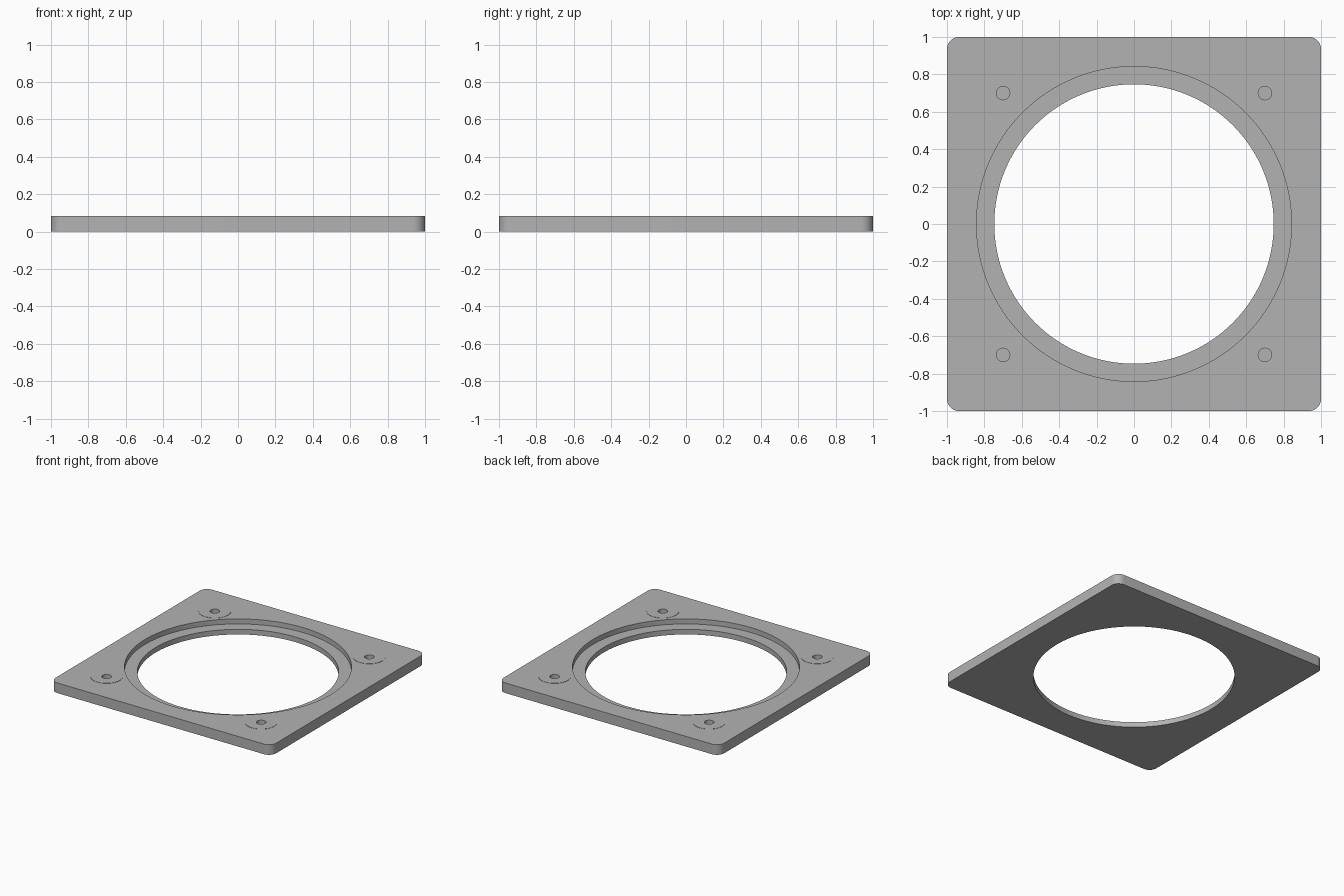
import bpy, bmesh, math

if "Cube" in bpy.data.objects:
    bpy.data.objects.remove(bpy.data.objects["Cube"])

THICK = 0.083
LEDGE_Z = 0.042

grey = bpy.data.materials.new("plain grey")
grey.use_nodes = True
colour = (0.45, 0.45, 0.45, 1)
grey.diffuse_color = colour
grey.node_tree.nodes["Principled BSDF"].inputs["Base Color"].default_value = colour


def make_object(name, bm):
    mesh = bpy.data.meshes.new(name)
    bm.to_mesh(mesh)
    bm.free()
    mesh.materials.append(grey)
    obj = bpy.data.objects.new(name, mesh)
    bpy.context.collection.objects.link(obj)
    return obj


def cylinder(name, radius, z0, z1, x=0, y=0, sides=48):
    bm = bmesh.new()
    bmesh.ops.create_cone(bm, cap_ends=True, segments=sides,
                          radius1=radius, radius2=radius, depth=z1 - z0)
    bmesh.ops.translate(bm, verts=bm.verts, vec=(x, y, (z0 + z1) / 2))
    return make_object(name, bm)


def combine(target, tool, operation):
    mod = target.modifiers.new(operation.lower(), "BOOLEAN")
    mod.operation = operation
    mod.solver = "EXACT"
    mod.object = tool
    bpy.context.view_layer.objects.active = target
    bpy.ops.object.modifier_apply(modifier=mod.name)
    bpy.data.objects.remove(tool)


# Square plate with rounded corners
bm = bmesh.new()
bmesh.ops.create_cube(bm, size=1)
bmesh.ops.scale(bm, verts=bm.verts, vec=(2, 2, THICK))
bmesh.ops.translate(bm, verts=bm.verts, vec=(0, 0, THICK / 2))
uprights = [e for e in bm.edges
            if abs(e.verts[0].co.z - e.verts[1].co.z) > THICK / 2]
bmesh.ops.bevel(bm, geom=uprights, offset=0.065, segments=10,
                profile=0.5, affect="EDGES")
plate = make_object("mounting_plate", bm)

# Round opening with a stepped ledge
combine(plate, cylinder("opening", 0.747, -0.1, 0.2, sides=128), "DIFFERENCE")
combine(plate, cylinder("ledge", 0.842, LEDGE_Z, 0.2, sides=128), "DIFFERENCE")

# Low pads with blind screw holes near the corners
for x in (-0.7, 0.7):
    for y in (-0.7, 0.7):
        combine(plate, cylinder("pad", 0.12, 0.06, THICK + 0.002, x, y), "UNION")
        combine(plate, cylinder("hole", 0.036, 0.03, 0.2, x, y, 32), "DIFFERENCE")

# Smooth curved walls, sharp rims
bpy.ops.object.select_all(action="DESELECT")
plate.select_set(True)
bpy.context.view_layer.objects.active = plate
bpy.ops.object.shade_smooth_by_angle(angle=math.radians(30))
